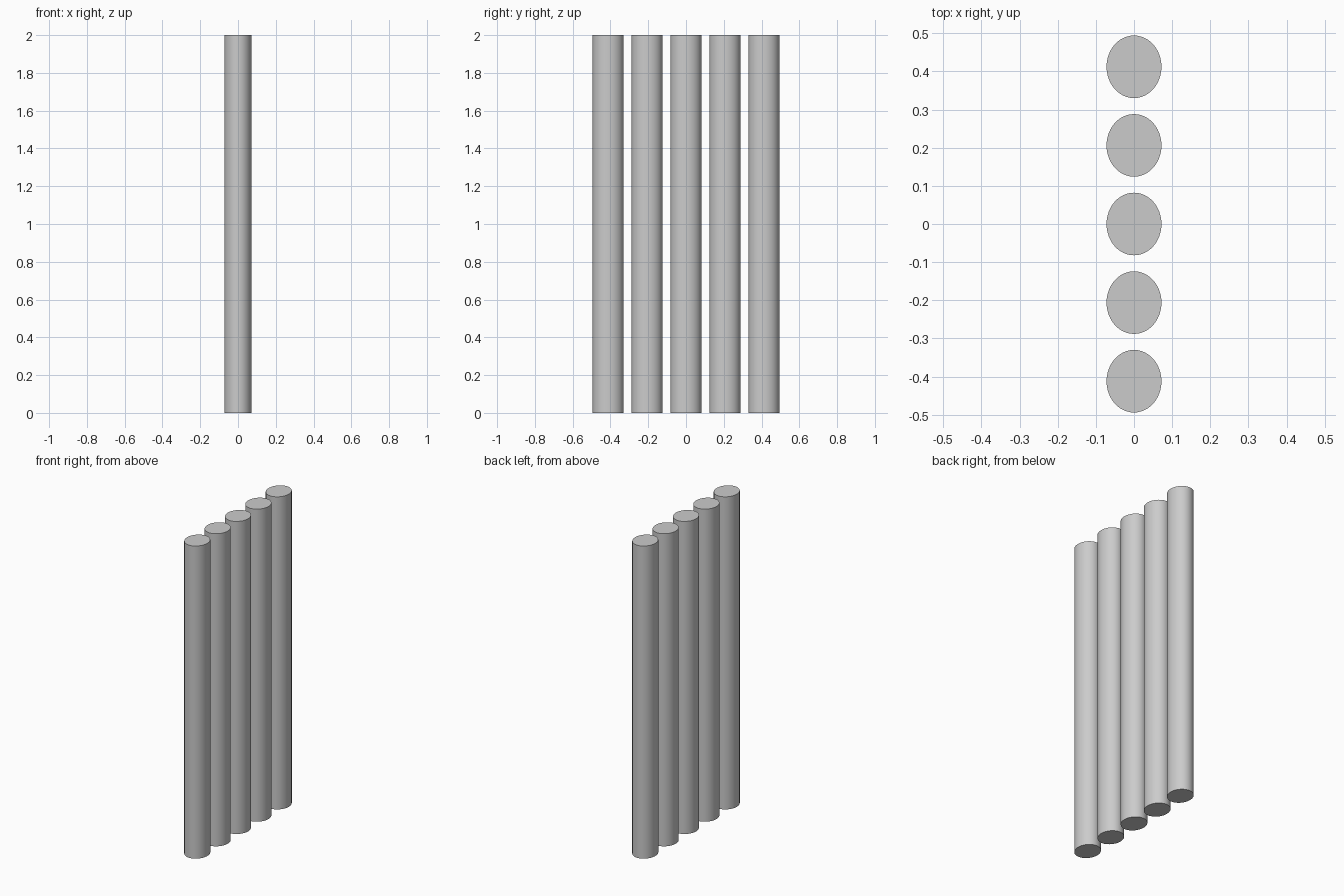
import bpy, math

if "Cube" in bpy.data.objects:
    bpy.data.objects.remove(bpy.data.objects["Cube"])

COUNT = 5
SPACING = 0.206
RADIUS_X, RADIUS_Y = 0.072, 0.082
HEIGHT = 2.0


def post(index):
    """One upright oval post standing on the ground."""
    y = (index - (COUNT - 1) / 2) * SPACING
    bpy.ops.mesh.primitive_cylinder_add(
        vertices=48, radius=1, depth=HEIGHT, location=(0, y, HEIGHT / 2))
    obj = bpy.context.object
    obj.name = f"post_{index + 1}"
    obj.scale = (RADIUS_X, RADIUS_Y, 1)
    bpy.ops.object.transform_apply(location=False, rotation=False, scale=True)
    bpy.ops.object.shade_smooth_by_angle(angle=math.radians(30))


# Row of posts along y
for i in range(COUNT):
    post(i)
